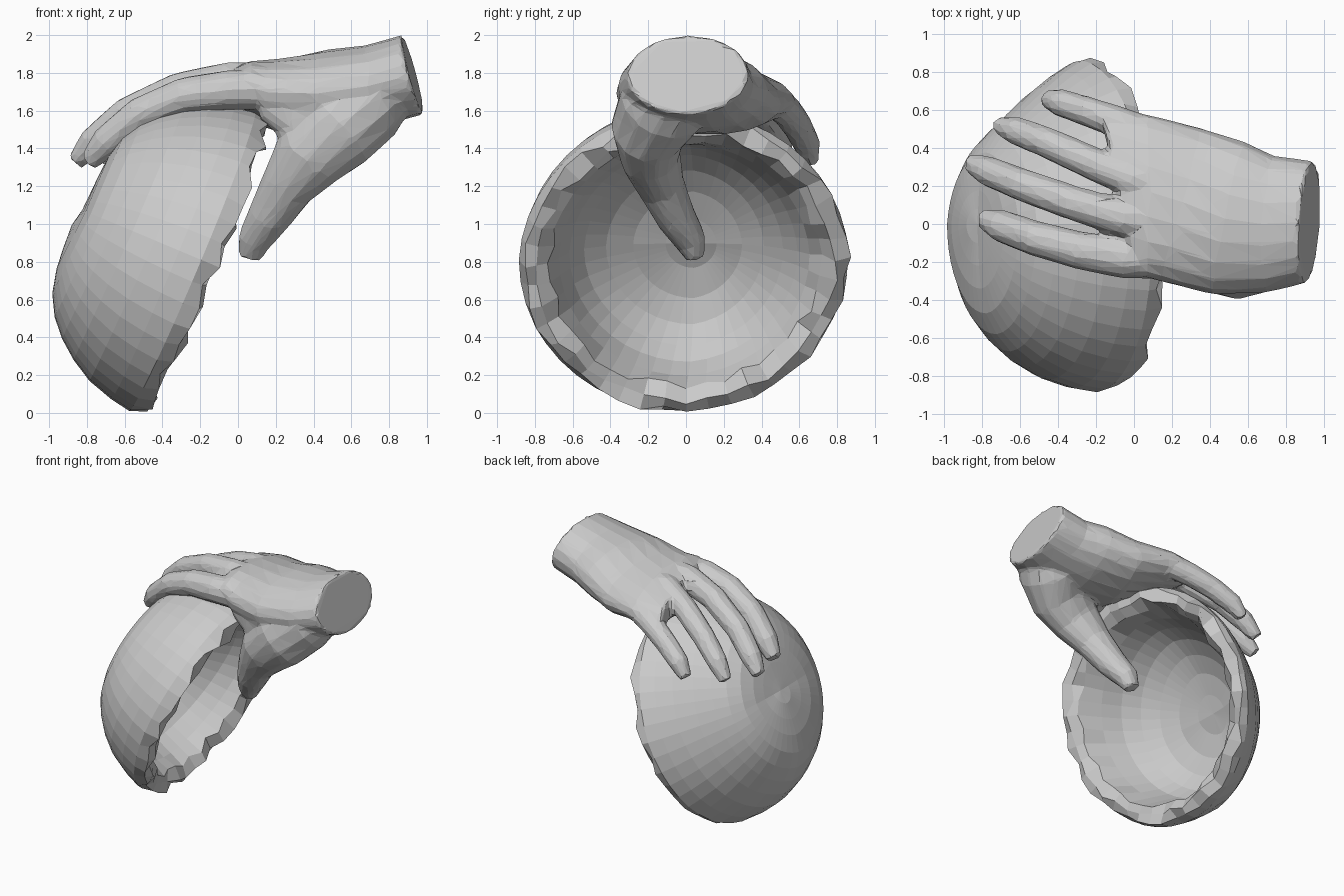
import bpy, bmesh, math, random
from mathutils import Vector, Matrix

if "Cube" in bpy.data.objects:
    bpy.data.objects.remove(bpy.data.objects["Cube"])

random.seed(4)


def finish(bm, name):
    bmesh.ops.recalc_face_normals(bm, faces=bm.faces)
    me = bpy.data.meshes.new(name)
    bm.to_mesh(me)
    bm.free()
    ob = bpy.data.objects.new(name, me)
    bpy.context.collection.objects.link(ob)
    return ob


def bridge(bm, a, b):
    n = len(a)
    for i in range(n):
        bm.faces.new((a[i], a[(i + 1) % n], b[(i + 1) % n], b[i]))


def loft(bm, stations, side_hint, n=14):
    """Closed tube through (x, y, z, half width, half height, roll, skew) stations."""
    pts = [Vector(s[:3]) for s in stations]
    rings = []
    for i, s in enumerate(stations):
        t = (pts[min(i + 1, len(pts) - 1)] - pts[max(i - 1, 0)]).normalized()
        side = Vector(side_hint)
        side = (side - t * side.dot(t)).normalized()
        if len(s) > 5:
            side = Matrix.Rotation(s[5], 3, t) @ side
        up = t.cross(side)
        if len(s) > 6:
            side = side - t * s[6]
        rings.append([bm.verts.new(pts[i] + side * s[3] * math.cos(2 * math.pi * k / n)
                                   + up * s[4] * math.sin(2 * math.pi * k / n))
                      for k in range(n)])
    for a, b in zip(rings, rings[1:]):
        bridge(bm, a, b)
    bm.faces.new(rings[0])
    bm.faces.new(rings[-1])


# Shell: tilted hollow bowl, profile given as (depth, radius)
outer = [(0.705, 0.1), (0.70, 0.22), (0.69, 0.34), (0.66, 0.47), (0.60, 0.58),
         (0.52, 0.67), (0.42, 0.75), (0.30, 0.82), (0.18, 0.865), (0.07, 0.885)]
rim = [(0.0, 0.86), (-0.015, 0.79), (0.03, 0.725)]
inner = [(0.16, 0.685), (0.28, 0.64), (0.38, 0.57), (0.455, 0.46), (0.505, 0.32), (0.525, 0.15)]
centre = Vector((-0.17, 0, 0.8))
axis = Vector((-0.922, 0, 0.387))
up = Vector((0.387, 0, 0.922))
side = Vector((0, 1, 0))


def hollow_shift(a):
    """The hollow runs straighter back than the outside."""
    return (side * 0.08 - up * 0.22) * a


N = 44
bm = bmesh.new()
rings = []
for a, r in outer + rim + inner:
    inside = (a, r) in inner
    ring = []
    for k in range(N):
        th = 2 * math.pi * k / N
        c, s = math.cos(th), math.sin(th)
        # far side flattened towards the base, top a little tighter
        f = 1 - 0.2 * max(0, s) * min(1, max(0, a / 0.5))
        f *= 1 - 0.055 * max(0, c)
        # near rim bows forward, far rim is cut back, lower back bulges
        near_rim = max(0, 1 - max(0, a) / 0.35)
        d = a + (0.05 if s > 0 else -0.055) * abs(s) * near_rim
        d += 0.025 * max(0, -c) * (a > 0.2)
        q = r * f
        if (a, r) in rim:
            d += random.uniform(-0.03, 0.03)
            q += random.uniform(-0.02, 0.02)
        p = centre + axis * d + up * q * c + side * q * s
        ring.append(bm.verts.new(p + hollow_shift(a) if inside else p))
    rings.append(ring)
for a, b in zip(rings, rings[1:]):
    bridge(bm, a, b)
for ring, p in ((rings[0], axis * 0.71), (rings[-1], axis * 0.53 + hollow_shift(0.53))):
    tip = bm.verts.new(centre + p)
    for k in range(N):
        bm.faces.new((ring[k], ring[(k + 1) % N], tip))
finish(bm, "shell_bowl")

# Hand: wrist and palm, thumb, four fingers, fused into one faceted mesh
bm = bmesh.new()
loft(bm, [(0.925, 0.01, 1.79, 0.32, 0.218, 0, 0.11), (0.72, 0.0, 1.735, 0.36, 0.215),
          (0.5, 0.03, 1.70, 0.41, 0.225), (0.25, 0.10, 1.675, 0.42, 0.20, 0.08),
          (0.06, 0.15, 1.70, 0.43, 0.155, 0.14, -0.15),
          (-0.08, 0.155, 1.705, 0.40, 0.10, 0.14, -0.25)],
     (0, 1, 0), 20)
loft(bm, [(0.84, -0.05, 1.75, 0.18, 0.15), (0.68, -0.12, 1.64, 0.24, 0.23),
          (0.52, -0.20, 1.50, 0.20, 0.235), (0.375, -0.19, 1.36, 0.16, 0.20),
          (0.26, -0.13, 1.2, 0.125, 0.145), (0.16, -0.05, 1.03, 0.105, 0.115),
          (0.085, 0.025, 0.91, 0.085, 0.09), (0.06, 0.05, 0.82, 0.05, 0.06)], (0, 1, 0))
# web between thumb and index finger
loft(bm, [(0.45, -0.22, 1.62, 0.13, 0.2), (0.3, -0.21, 1.58, 0.10, 0.17),
          (0.15, -0.19, 1.65, 0.08, 0.1)], (0, 1, 0))
fingers = [
    [(0.15, -0.18, 1.71), (-0.05, -0.18, 1.71), (-0.28, -0.14, 1.68),
     (-0.52, -0.075, 1.58), (-0.70, -0.01, 1.43), (-0.79, 0.03, 1.33)],
    [(0.15, 0.0, 1.76), (-0.05, 0.03, 1.76), (-0.32, 0.11, 1.71),
     (-0.60, 0.21, 1.58), (-0.77, 0.28, 1.43), (-0.86, 0.32, 1.33)],
    [(0.2, 0.18, 1.76), (0.0, 0.23, 1.75), (-0.22, 0.32, 1.68),
     (-0.46, 0.43, 1.56), (-0.62, 0.49, 1.43), (-0.71, 0.52, 1.32)],
    [(0.25, 0.36, 1.70), (0.08, 0.47, 1.65), (-0.07, 0.53, 1.60),
     (-0.24, 0.59, 1.52), (-0.39, 0.64, 1.42), (-0.46, 0.66, 1.33)]]
radii = (0.10, 0.10, 0.093, 0.087, 0.08, 0.05)
for path, k in zip(fingers, (1.08, 1.0, 0.95, 0.92)):
    loft(bm, [(*p, r * k, r * k) for p, r in zip(path, radii)], (0, 1, 0), 10)
hand = finish(bm, "hand")
m = hand.modifiers.new("fuse", 'REMESH')
m.mode = 'VOXEL'
m.voxel_size = 0.018
m = hand.modifiers.new("soften", 'SMOOTH')
m.factor = 0.5
m.iterations = 4
m = hand.modifiers.new("facet", 'DECIMATE')
m.ratio = 0.06
